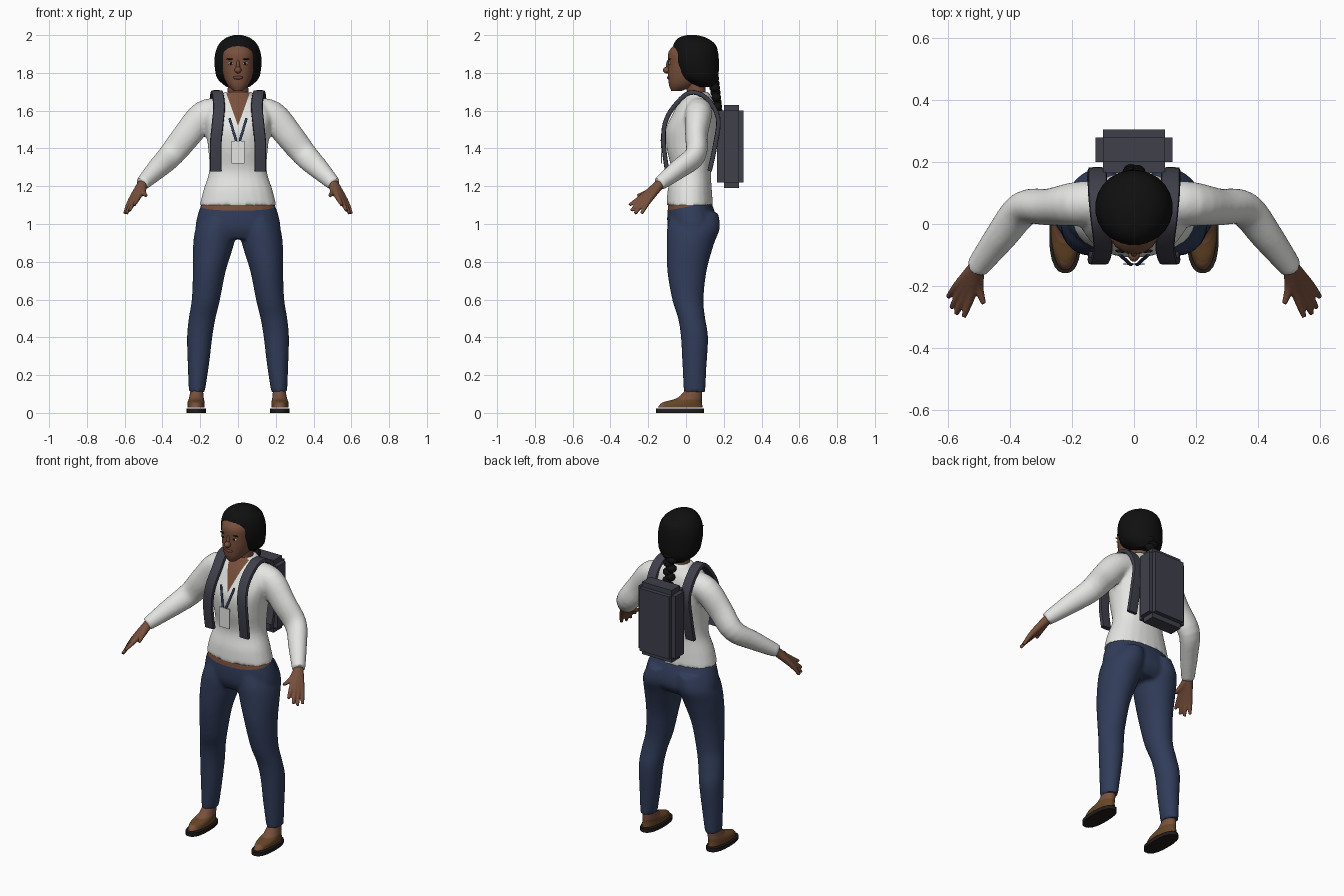
import bpy, bmesh, math
from mathutils import Vector, Matrix

cube = bpy.data.objects.get("Cube")
if cube:
    bpy.data.objects.remove(cube, do_unlink=True)

X, Y, Z = Vector((1, 0, 0)), Vector((0, 1, 0)), Vector((0, 0, 1))


def material(name, *rgb):
    mat = bpy.data.materials.new(name)
    mat.use_nodes = True
    mat.diffuse_color = (*rgb, 1)
    mat.node_tree.nodes["Principled BSDF"].inputs["Base Color"].default_value = (*rgb, 1)
    return mat


skin = material("brown skin", .19, .08, .045)
shirt_white = material("shirt white", .78, .78, .76)
navy = material("navy denim", .03, .045, .1)
charcoal = material("charcoal fabric", .05, .05, .07)
black = material("black hair", .005, .005, .005)
leather = material("sandal leather", .13, .06, .02)
rubber = material("dark sole", .015, .012, .01)
lip = material("lip", .16, .05, .035)
eye_white = material("eye white", .5, .48, .45)


def sweep(bm, rings, ref=None, n=24, power=2, steps=4):
    """Closed skin through (x, y, z, half width, half depth) rings; upright rings if ref is None."""
    pts = [Vector(r) for r in rings]
    path = []
    for i in range(len(pts) - 1):
        a, b, c, d = (pts[min(max(j, 0), len(pts) - 1)] for j in range(i - 1, i + 3))
        for k in range(steps):
            t = k / steps
            path.append((b * 2 + (c - a) * t + (a * 2 - b * 5 + c * 4 - d) * t * t
                         + (b * 3 - a - c * 3 + d) * t ** 3) / 2)
    path.append(pts[-1])
    centres = [Vector(p[:3]) for p in path]
    loops = []
    for i, p in enumerate(path):
        u, v = X, Y
        if ref:
            along = (centres[min(i + 1, len(path) - 1)] - centres[max(i - 1, 0)]).normalized()
            u = (ref - along * ref.dot(along)).normalized()
            v = along.cross(u)
        loop = []
        for k in range(n):
            angle = math.tau * (k + .5) / n
            c, s = math.cos(angle), math.sin(angle)
            size = (abs(c) ** power + abs(s) ** power) ** (-1 / power)
            loop.append(bm.verts.new(centres[i] + u * (c * size * p[3]) + v * (s * size * p[4])))
        loops.append(loop)
    for a, b in zip(loops, loops[1:]):
        for k in range(n):
            bm.faces.new((a[k], a[(k + 1) % n], b[(k + 1) % n], b[k]))
    bm.faces.new(loops[0])
    bm.faces.new(loops[-1])


def ball(bm, loc, size):
    bmesh.ops.create_uvsphere(bm, u_segments=16, v_segments=10, radius=1,
                              matrix=Matrix.Translation(loc) @ Matrix.Diagonal((*size, 1)))


def box(bm, low, high):
    low, high = Vector(low), Vector(high)
    bmesh.ops.create_cube(bm, size=1, matrix=Matrix.Translation((low + high) / 2)
                          @ Matrix.Diagonal((*(high - low), 1)))


def part(name, mats, build, mirror=False, voxel=0, cuts=(), rule=None):
    """Build a part, optionally mirror and fuse it, then cut it and colour its faces by a rule."""
    bm = bmesh.new()
    build(bm)
    bmesh.ops.recalc_face_normals(bm, faces=bm.faces)
    mesh = bpy.data.meshes.new(name)
    bm.to_mesh(mesh)
    obj = bpy.data.objects.new(name, mesh)
    bpy.context.collection.objects.link(obj)
    if mirror:
        obj.modifiers.new("Mirror", "MIRROR").use_mirror_merge = False
    if voxel:
        fuse = obj.modifiers.new("Fuse", "REMESH")
        fuse.mode, fuse.voxel_size = "VOXEL", voxel
        relax = obj.modifiers.new("Relax", "SMOOTH")
        relax.factor, relax.iterations = .5, 4
    if mirror or voxel:
        evaluated = obj.evaluated_get(bpy.context.evaluated_depsgraph_get())
        obj.data = bpy.data.meshes.new_from_object(evaluated)
        obj.modifiers.clear()
    obj.data.materials.clear()
    for mat in mats:
        obj.data.materials.append(mat)
    bm.free()
    bm = bmesh.new()
    bm.from_mesh(obj.data)
    for point, normal in cuts:
        bmesh.ops.bisect_plane(bm, geom=bm.verts[:] + bm.edges[:] + bm.faces[:],
                               plane_co=point, plane_no=normal)
    for face in bm.faces:
        face.material_index = int(rule(face.calc_center_median())) if rule else 0
    bm.to_mesh(obj.data)
    bm.free()
    bpy.ops.object.select_all(action="DESELECT")
    obj.select_set(True)
    bpy.context.view_layer.objects.active = obj
    bpy.ops.object.shade_smooth_by_angle(angle=math.radians(40))
    return obj


# Shirt: torso and sleeves fused, with an open V neck
def shirt(bm):
    sweep(bm, [(0, .02, 1.1, .203, .123), (0, .02, 1.18, .183, .117), (0, .028, 1.28, .153, .105),
               (0, .025, 1.4, .158, .127), (0, .03, 1.5, .172, .137), (0, .045, 1.58, .185, .117),
               (0, .055, 1.64, .15, .095), (0, .06, 1.68, .09, .07), (0, .06, 1.7, .075, .06)],
          power=2.2)
    sweep(bm, [(.08, .07, 1.6, .07, .07), (.18, .065, 1.575, .072, .078), (.27, .055, 1.47, .06, .075),
               (.355, .05, 1.365, .056, .067), (.43, -.04, 1.29, .05, .055),
               (.51, -.145, 1.21, .037, .037)], ref=Y)


neck_slope = .36
part("shirt", [shirt_white, skin], shirt, mirror=True, voxel=.01,
     cuts=[((0, 0, 1.52), (s, 0, -neck_slope)) for s in (1, -1)],
     rule=lambda c: c.y < .02 and abs(c.x) < neck_slope * (c.z - 1.52))


# Trousers: hips and legs fused, with a strip of bare waist at the front
def trousers(bm):
    sweep(bm, [(0, .02, 1.12, .188, .112), (0, .03, 1.04, .216, .13), (0, .035, .97, .225, .13),
               (0, .03, .92, .2, .1)], power=2.2)
    sweep(bm, [(.1, .045, 1.06, .08, .125), (.115, .04, .98, .108, .14), (.13, .022, .89, .108, .125),
               (.152, .005, .75, .087, .104), (.17, .01, .6, .075, .083), (.19, .03, .5, .071, .072),
               (.203, .045, .4, .067, .072), (.21, .045, .25, .056, .064), (.218, .045, .11, .042, .057)])


part("trousers", [navy, skin], trousers, mirror=True, voxel=.01,
     cuts=[((0, -.1, 1.07), (0, -.2, 1))],
     rule=lambda c: c.z > 1.07 + .2 * (c.y + .1))


# Feet in sandals
part("feet", [skin, leather], lambda bm: sweep(
    bm, [(.222, -.03, .028, .046, .12), (.222, -.02, .055, .046, .105),
         (.22, .02, .08, .039, .065), (.218, .045, .13, .032, .042)]), mirror=True,
     rule=lambda c: c.z < .075 and c.y > -.12)
part("sandal_soles", [rubber], lambda bm: sweep(
    bm, [(.222, -.032, 0, .052, .127), (.222, -.032, .022, .052, .127)], power=2.5, steps=1), mirror=True)


# Hands: each finger runs from the wrist so that together they make the palm
def hands(bm):
    wrist = (.505, -.135, 1.215)
    fingers = [((.523, -.222, 1.152), (.55, -.3, 1.1)), ((.54, -.222, 1.14), (.575, -.29, 1.07)),
               ((.555, -.213, 1.13), (.59, -.27, 1.055)), ((.57, -.2, 1.12), (.6, -.235, 1.055)),
               ((.502, -.2, 1.17), (.486, -.258, 1.15))]
    for knuckle, tip in fingers:
        sweep(bm, [(*wrist, .026, .026), (*knuckle, .016, .016), (*tip, .009, .009)], ref=X, n=12)


part("hands", [skin], hands, mirror=True, voxel=.005)


# Head and neck
def head(bm):
    sweep(bm, [(0, .06, 1.6, .06, .055), (0, .055, 1.7, .055, .05), (0, .04, 1.8, .055, .055)])
    sweep(bm, [(0, -.05, 1.705, .025, .028), (0, -.02, 1.735, .056, .07), (0, .01, 1.785, .079, .105),
               (0, .03, 1.85, .091, .125), (0, .035, 1.91, .09, .128), (0, .03, 1.955, .06, .085)],
          power=2.3)
    ball(bm, (0, -.1, 1.815), (.018, .022, .018))
    ball(bm, (0, -.092, 1.835), (.01, .014, .036))


part("head", [skin], head)
part("lips", [lip], lambda bm: ball(bm, (0, -.091, 1.775), (.026, .009, .01)))
part("eyes", [eye_white], lambda bm: ball(bm, (.038, -.086, 1.85), (.016, .006, .008)), mirror=True)
part("irises", [black], lambda bm: ball(bm, (.038, -.09, 1.85), (.007, .004, .007)), mirror=True)
part("eyebrows", [black], lambda bm: ball(bm, (.04, -.087, 1.873), (.021, .006, .004)), mirror=True)


# Hair with a braid down the back
def braid(bm):
    for i in range(9):
        t = i / 8
        ball(bm, (.01 * (-1) ** i, .145 + .03 * t, 1.77 - .2 * t), (.036 - .012 * t, .03 - .008 * t, .024))


part("hair", [black], lambda bm: sweep(
    bm, [(0, .1, 1.725, .06, .045), (0, .07, 1.77, .11, .1), (0, .055, 1.84, .125, .12),
         (0, .05, 1.9, .122, .122), (0, .045, 1.95, .103, .112), (0, .035, 1.985, .065, .075),
         (0, .03, 2, .02, .025)]))
part("braid", [black], braid)


# Backpack with stepped edges
def backpack(bm):
    box(bm, (-.125, .2, 1.22), (.125, .28, 1.6))
    box(bm, (-.1, .165, 1.22), (.1, .305, 1.6))
    box(bm, (-.1, .2, 1.19), (.1, .28, 1.63))


part("backpack", [charcoal], backpack)
strap = [(.117, -.1, 1.28), (.118, -.118, 1.42), (.108, -.112, 1.53), (.1, -.065, 1.62),
         (.11, .02, 1.695), (.118, .11, 1.665), (.118, .17, 1.56), (.12, .155, 1.42), (.12, .125, 1.28)]
part("shoulder_straps", [charcoal], lambda bm: sweep(
    bm, [(*p, .031, .012) for p in strap], ref=X, n=12, power=6), mirror=True)

# Lanyard and badge
part("lanyard", [navy], lambda bm: sweep(
    bm, [(.045, -.1, 1.56, .007, .004), (.01, -.132, 1.44, .007, .004)], ref=X, n=8), mirror=True)
part("badge", [shirt_white], lambda bm: box(bm, (-.034, -.132, 1.32), (.034, -.126, 1.44)))
